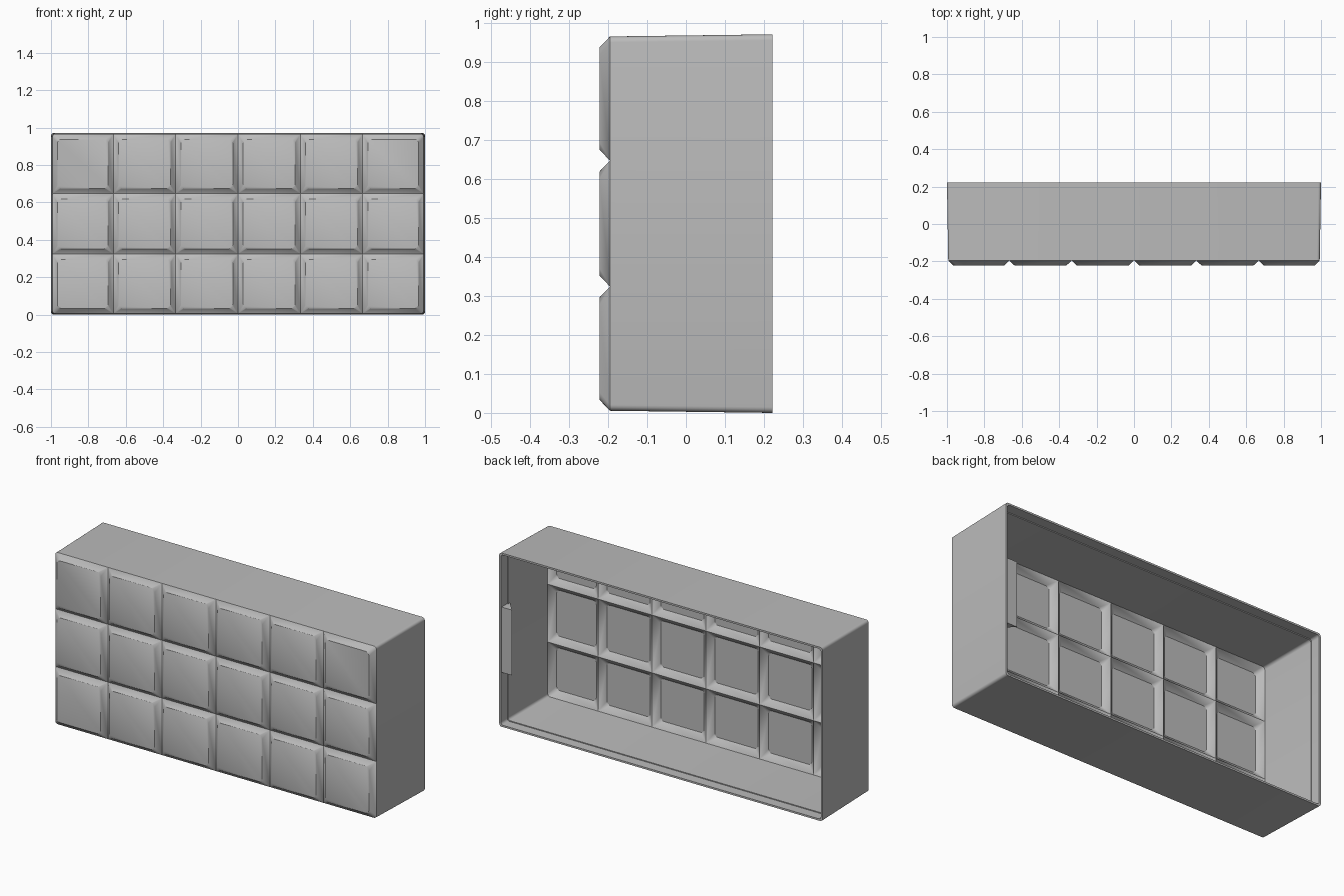
import bpy, bmesh, math

cube = bpy.data.objects.get("Cube")
if cube:
    bpy.data.objects.remove(cube, do_unlink=True)

grey = bpy.data.materials.new("mid_grey")
grey.use_nodes = True
colour = (0.5, 0.5, 0.5, 1)
grey.diffuse_color = colour
grey.node_tree.nodes["Principled BSDF"].inputs["Base Color"].default_value = colour

COLS, ROWS = 6, 3
MID_Z = 0.4855
HALF_X, HALF_Z = 0.993, 0.48      # size at the front
BACK_X, BACK_Z = 1.0, 0.4855      # size at the open rim
FRONT, GROOVE, BACK = -0.222, -0.195, 0.222
WALL, LIP = 0.015, 0.01
STEP = 0.165                      # depth where the rim gets thinner
CORNER = 0.015


def ring(bm, x0, x1, z0, z1, y, radii, segments=4):
    """Rounded rectangle; radii start at the high corner and go anticlockwise."""
    corners = [(x1, z1, -1, -1), (x0, z1, 1, -1), (x0, z0, 1, 1), (x1, z0, -1, 1)]
    verts = []
    for i, (x, z, sx, sz) in enumerate(corners):
        r = radii[i]
        for s in range(segments + 1):
            a = (i + s / segments) * math.pi / 2
            verts.append(bm.verts.new((x + sx * r + r * math.cos(a), y,
                                       z + sz * r + r * math.sin(a))))
    return verts


def frame(bm, hx, hz, y):
    return ring(bm, -hx, hx, MID_Z - hz, MID_Z + hz, y, [CORNER] * 4)


def loft(bm, a, b):
    n = len(a)
    for i in range(n):
        j = (i + 1) % n
        bm.faces.new((a[i], a[j], b[j], b[i]))


def bounds(half, pitch, count, centre):
    lines = [centre + (i - count / 2) * pitch for i in range(count + 1)]
    lines[0], lines[-1] = centre - half, centre + half
    return lines


def pad_grid(bm, hx, hz, y_groove, y_face, inset):
    """Grid of bevelled pads separated by V grooves."""
    xs = bounds(hx, 1 / 3, COLS, 0)
    zs = bounds(hz, 0.323, ROWS, MID_Z)
    for c in range(COLS):
        for r in range(ROWS):
            left, right = c == 0, c == COLS - 1
            low, high = r == 0, r == ROWS - 1
            radii = [CORNER * k for k in
                     (right and high, left and high, left and low, right and low)]
            base = ring(bm, xs[c], xs[c + 1], zs[r], zs[r + 1], y_groove, radii)
            face = ring(bm, xs[c] + inset, xs[c + 1] - inset,
                        zs[r] + inset, zs[r + 1] - inset, y_face, [0.02] * 4)
            loft(bm, base, face)
            bm.faces.new(face)


def finish(bm, name):
    bmesh.ops.remove_doubles(bm, verts=bm.verts, dist=0.0001)
    bmesh.ops.recalc_face_normals(bm, faces=bm.faces)
    mesh = bpy.data.meshes.new(name)
    bm.to_mesh(mesh)
    bm.free()
    mesh.materials.append(grey)
    obj = bpy.data.objects.new(name, mesh)
    bpy.context.collection.objects.link(obj)
    return obj


# Hollow shell: outer pads and walls, rim, stepped inner walls and inner pads
bm = bmesh.new()
pad_grid(bm, HALF_X, HALF_Z, GROOVE, FRONT, 0.028)
pad_grid(bm, HALF_X - WALL, HALF_Z - WALL, GROOVE + 0.02, FRONT + WALL, 0.033)
rings = [frame(bm, *size) for size in (
    (HALF_X, HALF_Z, GROOVE),
    (BACK_X, BACK_Z, BACK),
    (BACK_X - LIP, BACK_Z - LIP, BACK),
    (BACK_X - LIP, BACK_Z - LIP, STEP),
    (BACK_X - WALL, BACK_Z - WALL, STEP),
    (HALF_X - WALL, HALF_Z - WALL, GROOVE + 0.02))]
for a, b in zip(rings, rings[1:]):
    loft(bm, a, b)
shell = finish(bm, "hollow_shell")

# Wedge catch inside the left end wall
bm = bmesh.new()
ends = [[bm.verts.new((x, y, z)) for x, y in ((0.992, 0.215), (0.925, 0.215), (0.992, 0.14))]
        for z in (0.3, 0.665)]
loft(bm, *ends)
for end in ends:
    bm.faces.new(end)
finish(bm, "wedge_catch")

# Smooth shading on the rounded corners only
bpy.ops.object.select_all(action='DESELECT')
shell.select_set(True)
bpy.context.view_layer.objects.active = shell
bpy.ops.object.shade_smooth_by_angle(angle=math.radians(30))
